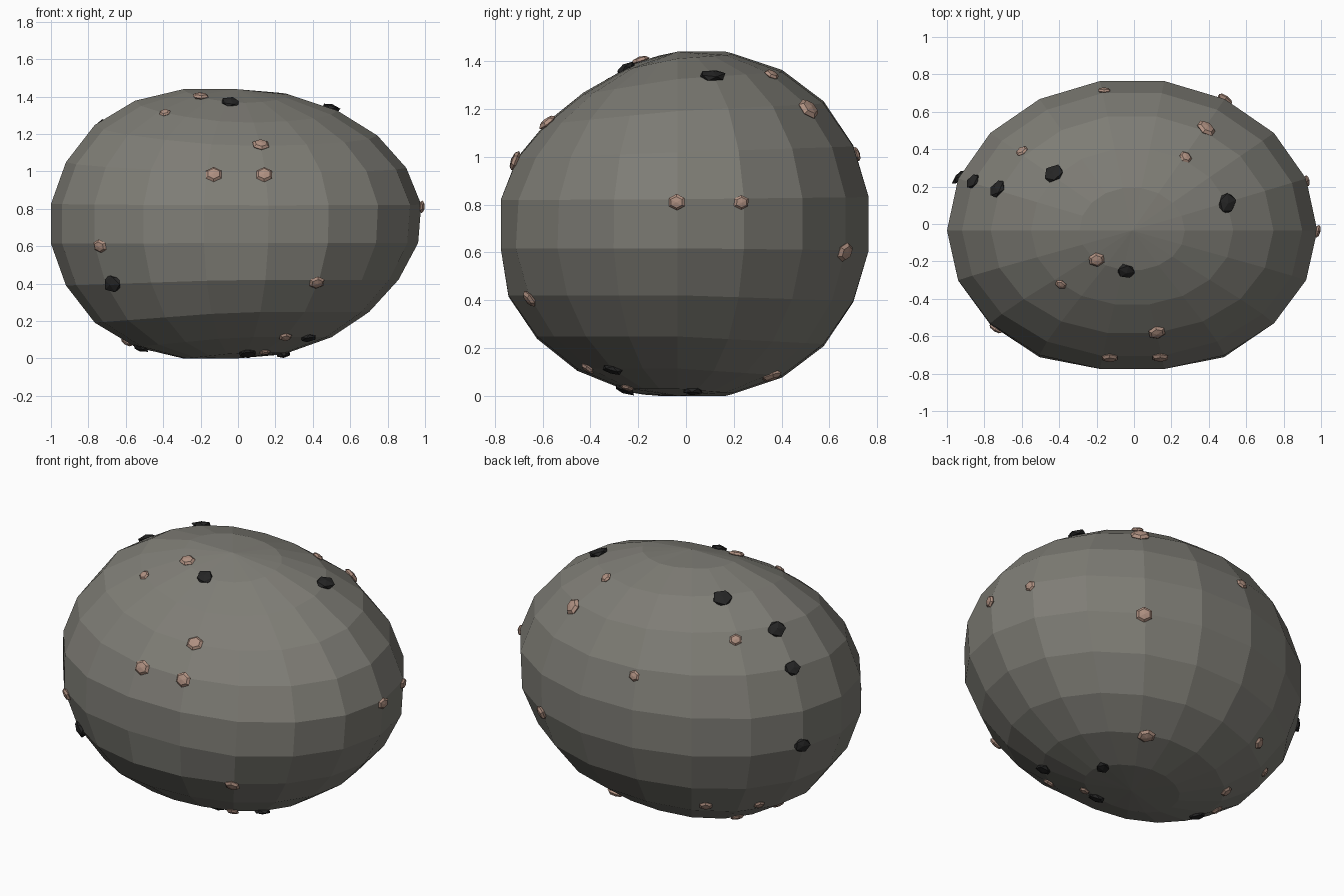
import bpy, bmesh, random
from math import sin, cos, pi
from mathutils import Vector, Matrix
from mathutils.bvhtree import BVHTree

random.seed(4)
cube = bpy.data.objects.get("Cube")
if cube:
    bpy.data.objects.remove(cube, do_unlink=True)


def make_material(name, rgb):
    mat = bpy.data.materials.new(name)
    mat.use_nodes = True
    mat.diffuse_color = (*rgb, 1)
    bsdf = mat.node_tree.nodes["Principled BSDF"]
    bsdf.inputs["Base Color"].default_value = (*rgb, 1)
    bsdf.inputs["Roughness"].default_value = 0.9
    return mat


stone = make_material("stone grey", (0.21, 0.205, 0.18))
tan = make_material("pebble tan", (0.43, 0.28, 0.22))
dark = make_material("pebble black", (0.018, 0.018, 0.018))


def add_object(name, bm, mat):
    bmesh.ops.recalc_face_normals(bm, faces=bm.faces)
    mesh = bpy.data.meshes.new(name)
    bm.to_mesh(mesh)
    mesh.materials.append(mat)
    obj = bpy.data.objects.new(name, mesh)
    bpy.context.collection.objects.link(obj)
    return obj


SEGMENTS, BANDS, MID = 18, 11, 0.72


def boulder_point(polar, turn):
    """Point of an ellipsoid that swells at the left back and sags in front."""
    x, y, z = sin(polar) * cos(turn), sin(polar) * sin(turn), cos(polar)
    swell = 1 + 0.16 * max(-x, 0) * min(1, 1.7 * abs(z)) + 0.09 * max(y, 0)
    sag = max(-y, 0) * max(z, 0)
    under = 0.06 * max(x, 0) * max(-z, 0) * 2
    px = x * (1 - under) - 0.01
    py = y * (0.82 if y > 0 else 0.79) * (1 - 0.14 * sag) - 0.035
    pz = MID + z * MID * swell * (1 - 0.24 * sag)
    return Vector((px, min(max(py, -0.775), 0.78), min(max(pz, 0), 2 * MID)))


# Boulder body: rings of points joined by flat faces, with a fan at each pole
body = bmesh.new()
rings = [[body.verts.new(boulder_point(pi * band / BANDS, 2 * pi * s / SEGMENTS))
          for s in range(SEGMENTS)] for band in range(1, BANDS)]
poles = [body.verts.new(boulder_point(a, 0)) for a in (0, pi)]
for s in range(SEGMENTS):
    n = (s + 1) % SEGMENTS
    body.faces.new((poles[0], rings[0][s], rings[0][n]))
    body.faces.new((poles[1], rings[-1][n], rings[-1][s]))
    for upper, lower in zip(rings, rings[1:]):
        body.faces.new((upper[s], lower[s], lower[n], upper[n]))
bmesh.ops.recalc_face_normals(body, faces=body.faces)
surface = BVHTree.FromBMesh(body)
add_object("boulder", body, stone)


def add_pebble(name, near, size, mat, angular):
    """Flattened pebble set into the boulder at the closest surface point."""
    spot, normal, _, _ = surface.find_nearest(Vector(near))
    bm = bmesh.new()
    if angular:
        bmesh.ops.create_icosphere(bm, subdivisions=1, radius=1)
        for v in bm.verts:
            v.co *= random.uniform(0.88, 1.12)
    else:
        bmesh.ops.create_uvsphere(bm, u_segments=6, v_segments=4, radius=1)
    turn = normal.to_track_quat('Z', 'Y').to_matrix().to_4x4()
    shape = Matrix.Diagonal((size * 1.08, size * 0.95, size * 0.4, 1))
    bm.transform(Matrix.Translation(spot + normal * 0.004) @ turn @ shape)
    add_object(name, bm, mat)


# Tan pebbles: position and radius
tan_spots = [
    (-.13, -.68, .97, .045), (.14, -.68, .97, .045), (.12, -.57, 1.13, .045),
    (-.2, -.19, 1.4, .042), (-.39, -.32, 1.31, .03), (.37, .49, 1.18, .052),
    (.27, .35, 1.33, .034), (-.6, .39, 1.22, .034), (-.16, .71, 1.01, .033),
    (.49, .67, .6, .045), (.99, -.04, .81, .036), (.92, .23, .81, .032),
    (.42, -.65, .41, .042), (-.74, -.56, .6, .04), (.25, -.4, .13, .034),
    (.21, .35, .11, .048), (.14, -.24, .05, .03), (-.46, .47, .25, .036),
    (-.66, .27, .24, .03), (-.46, .19, .1, .036), (-.57, -.02, .13, .036)]
for i, (x, y, z, size) in enumerate(tan_spots, 1):
    add_pebble(f"tan_pebble_{i}", (x, y, z), size, tan, False)

# Black pebbles: position and radius
dark_spots = [
    (-.43, .27, 1.38, .055), (-.73, .19, 1.24, .05), (-.88, .24, 1.07, .045),
    (-.94, .25, .63, .045), (.49, .11, 1.32, .055), (-.04, -.26, 1.38, .048),
    (-.69, -.55, .39, .052), (.37, -.3, .14, .045), (.05, -.25, .05, .05),
    (.24, .03, .04, .042), (-.52, -.09, .06, .048)]
for i, (x, y, z, size) in enumerate(dark_spots, 1):
    add_pebble(f"black_pebble_{i}", (x, y, z), size, dark, True)
